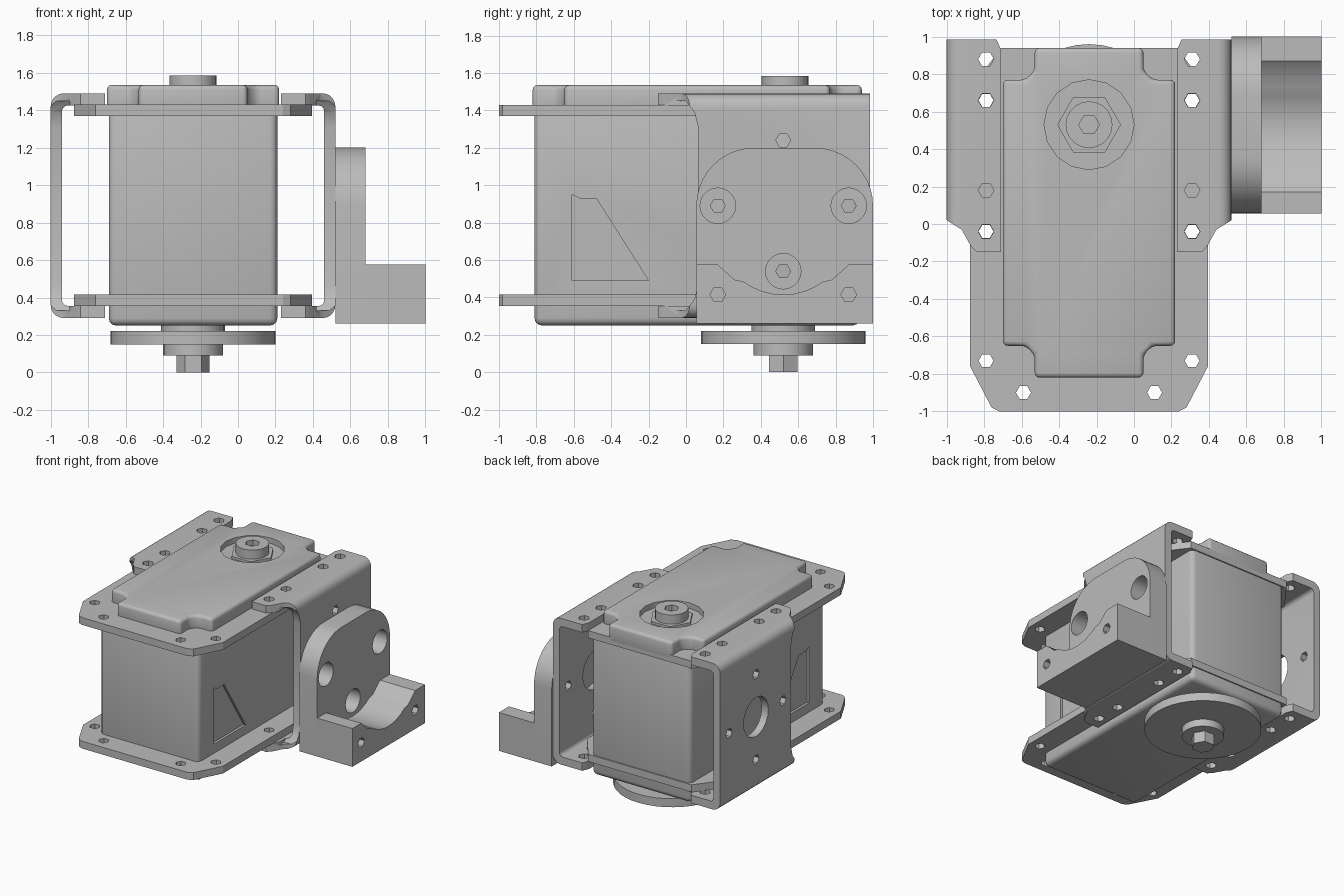
import bpy, bmesh
from math import sin, cos, pi, radians

if "Cube" in bpy.data.objects:
    bpy.data.objects.remove(bpy.data.objects["Cube"], do_unlink=True)

grey = bpy.data.materials.new("plain grey")
grey.use_nodes = True
grey.diffuse_color = (0.5, 0.5, 0.5, 1)
grey.node_tree.nodes["Principled BSDF"].inputs["Base Color"].default_value = (0.5, 0.5, 0.5, 1)

CX = -0.24           # middle of the motor
AY = 0.52            # y of the output axis
HZ = 0.89            # height of the bracket pattern


def arc(cx, cy, r, a0, a1, n=8):
    steps = [radians(a0 + (a1 - a0) * i / n) for i in range(n + 1)]
    return [(cx + r * cos(a), cy + r * sin(a)) for a in steps]


def ring(cx, cy, r, n):
    return arc(cx, cy, r, 0, 360, n)[:-1]


def prism(name, pts, axis, lo, hi):
    """Extrude a 2D outline along the named axis."""
    place = {"x": lambda a, b, h: (h, a, b),
             "y": lambda a, b, h: (a, h, b),
             "z": lambda a, b, h: (a, b, h)}[axis]
    bm = bmesh.new()
    low = [bm.verts.new(place(a, b, lo)) for a, b in pts]
    high = [bm.verts.new(place(a, b, hi)) for a, b in pts]
    bm.faces.new(low)
    bm.faces.new(high)
    for i in range(len(pts)):
        j = (i + 1) % len(pts)
        bm.faces.new((low[i], low[j], high[j], high[i]))
    bmesh.ops.recalc_face_normals(bm, faces=bm.faces)
    mesh = bpy.data.meshes.new(name)
    bm.to_mesh(mesh)
    bm.free()
    mesh.materials.append(grey)
    obj = bpy.data.objects.new(name, mesh)
    bpy.context.collection.objects.link(obj)
    return obj


def bake(obj):
    """Apply the modifier stack."""
    bpy.context.view_layer.update()
    graph = bpy.context.evaluated_depsgraph_get()
    mesh = bpy.data.meshes.new_from_object(obj.evaluated_get(graph))
    obj.modifiers.clear()
    obj.data = mesh


def bevel(obj, width, segments=3):
    mod = obj.modifiers.new("bevel", "BEVEL")
    mod.width, mod.segments, mod.limit_method = width, segments, "ANGLE"
    bake(obj)


def carve(obj, cutters):
    for c in cutters:
        c.hide_render = True
        mod = obj.modifiers.new("cut", "BOOLEAN")
        mod.operation, mod.solver, mod.object = "DIFFERENCE", "EXACT", c
    bake(obj)
    for c in cutters:
        bpy.data.objects.remove(c, do_unlink=True)


def smooth(obj):
    obj.data.shade_smooth()
    obj.data.set_sharp_from_angle(angle=radians(32))


def drill(x, y, r, lo, hi, axis="z", n=6):
    return prism("cutter", ring(x, y, r, n), axis, lo, hi)


# Motor case with a shallow pocket on each side
case = prism("motor_case", [(CX - 0.45, -0.81), (CX + 0.45, -0.81),
                            (CX + 0.45, 0.93), (CX - 0.45, 0.93)], "z", 0.25, 1.42)
bevel(case, 0.04)
pocket = [(-0.61, 0.49), (-0.2, 0.49), (-0.48, 0.93), (-0.57, 0.93), (-0.61, 0.95)]
carve(case, [prism("cutter", pocket, "x", CX + s * 0.43, CX + s * 0.6) for s in (-1, 1)])
smooth(case)

# Top cover with notched corners and a round recess
half = [(0.29, -0.82), (0.29, -0.7), (0.34, -0.65), (0.46, -0.65),
        (0.46, 0.77), (0.34, 0.77), (0.29, 0.82), (0.29, 0.94)]
outline = [(CX + u, y) for u, y in half] + [(CX - u, y) for u, y in reversed(half)]
cover = prism("top_cover", outline, "z", 1.38, 1.535)
bevel(cover, 0.025)
carve(cover, [drill(CX, AY + 0.01, 0.24, 1.49, 1.7, n=16)])
smooth(cover)

# Mounting flanges, upper and lower
half = [(0.48, -1.0), (0.52, -0.98), (0.635, -0.76), (0.635, 0.72), (0.47, 0.94)]
outline = [(CX + u, y) for u, y in half] + [(CX - u, y) for u, y in reversed(half)]
for name, z in (("upper_flange", 1.37), ("lower_flange", 0.355)):
    flange = prism(name, outline, "z", z, z + 0.06)
    spots = [(s * u, y) for s in (-1, 1)
             for u, y in ((0.55, -0.73), (0.35, -0.9), (0.55, -0.04), (0.55, 0.66))]
    carve(flange, [drill(CX + u, y, 0.04, z - 0.1, z + 0.2) for u, y in spots])

# Folded side brackets
for name, s in (("left_bracket", 1), ("right_bracket", -1)):
    def across(pts):
        return [(CX + s * u, v) for u, v in pts]

    channel = ([(0.47, 1.49)] + arc(0.69, 1.42, 0.07, 90, 0, 5)
               + arc(0.69, 0.36, 0.07, 0, -90, 5) + [(0.47, 0.29), (0.47, 0.355)]
               + arc(0.67, 0.385, 0.03, -90, 0, 3) + arc(0.67, 1.395, 0.03, 0, 90, 3)
               + [(0.47, 1.425)])
    bracket = prism(name, across(channel), "y", -0.15, 0.985)
    ear = [(0.57, -0.2), (0.6, -0.15), (0.63, -0.12), (0.68, -0.03),
           (0.76, 0.02), (0.85, 0.03), (0.85, -0.2)]
    tip = [(0.5, 1.0), (0.47, 0.93), (0.4, 0.93), (0.4, 1.0)]
    upper = [(-0.3, 0.56), (0.0, 0.56), (0.045, 0.5), (0.065, 0.42)]
    front = [(y, HZ + h) for y, h in upper] + [(y, HZ - h) for y, h in reversed(upper)]
    x0, x1 = sorted((CX + s * 0.66, CX + s * 0.85))
    cutters = [prism("cutter", across(ear), "z", 0.1, 1.7),
               prism("cutter", across(tip), "z", 0.1, 1.7),
               prism("cutter", front, "x", x0, x1),
               drill(AY, HZ, 0.16, x0, x1, "x", 20)]
    cutters += [drill(CX + s * 0.55, y, 0.042, 0.1, 1.7) for y in (-0.04, 0.18, 0.66, 0.88)]
    cutters += [drill(AY + 0.35 * cos(a), HZ + 0.35 * sin(a), 0.04, x0, x1, "x")
                for a in (0, pi / 2, pi, 3 * pi / 2)]
    carve(bracket, cutters)
    smooth(bracket)

# Side mount: rounded plate with three bores
plate = prism("mount_plate", [(0.055, 0.26), (1.0, 0.26)]
              + arc(0.69, 0.89, 0.31, 0, 90, 10) + arc(0.365, 0.89, 0.31, 90, 180, 10),
              "x", 0.52, 0.68)
carve(plate, [drill(y, z, 0.095, 0.4, 0.8, "x", 20)
              for y, z in ((AY - 0.35, HZ), (AY + 0.35, HZ), (AY, HZ - 0.35))])
smooth(plate)

# Side mount: foot with a scooped top
scoop = [(0.87, 0.575), (0.78, 0.495)] + arc(AY, 0.775, 0.36, -45, -135, 10)[1:-1] \
    + [(0.26, 0.495), (0.17, 0.575)]
foot = prism("mount_foot", [(0.055, 0.575), (0.055, 0.26), (1.0, 0.26), (1.0, 0.575)] + scoop,
             "x", 0.68, 1.0)
carve(foot, [drill(y, 0.415, 0.042, 0.72, 1.1, "x") for y in (AY - 0.35, AY + 0.35)])
smooth(foot)

# Output horn, washer and bolt underneath
for name, r, n, lo, hi in (("horn_hub", 0.17, 20, 0.21, 0.27), ("horn_disc", 0.44, 40, 0.15, 0.22),
                           ("horn_washer", 0.16, 24, 0.09, 0.16), ("horn_bolt", 0.088, 6, 0.0, 0.1)):
    smooth(prism(name, ring(CX, AY, r, n), "z", lo, hi))

# Socket screw and its nut-shaped collar on top
prism("screw_collar", ring(CX, AY + 0.01, 0.17, 6), "z", 1.47, 1.51)
screw = prism("top_screw", ring(CX, AY + 0.01, 0.125, 20), "z", 1.48, 1.585)
carve(screw, [drill(CX, AY + 0.01, 0.055, 1.54, 1.7)])
smooth(screw)
